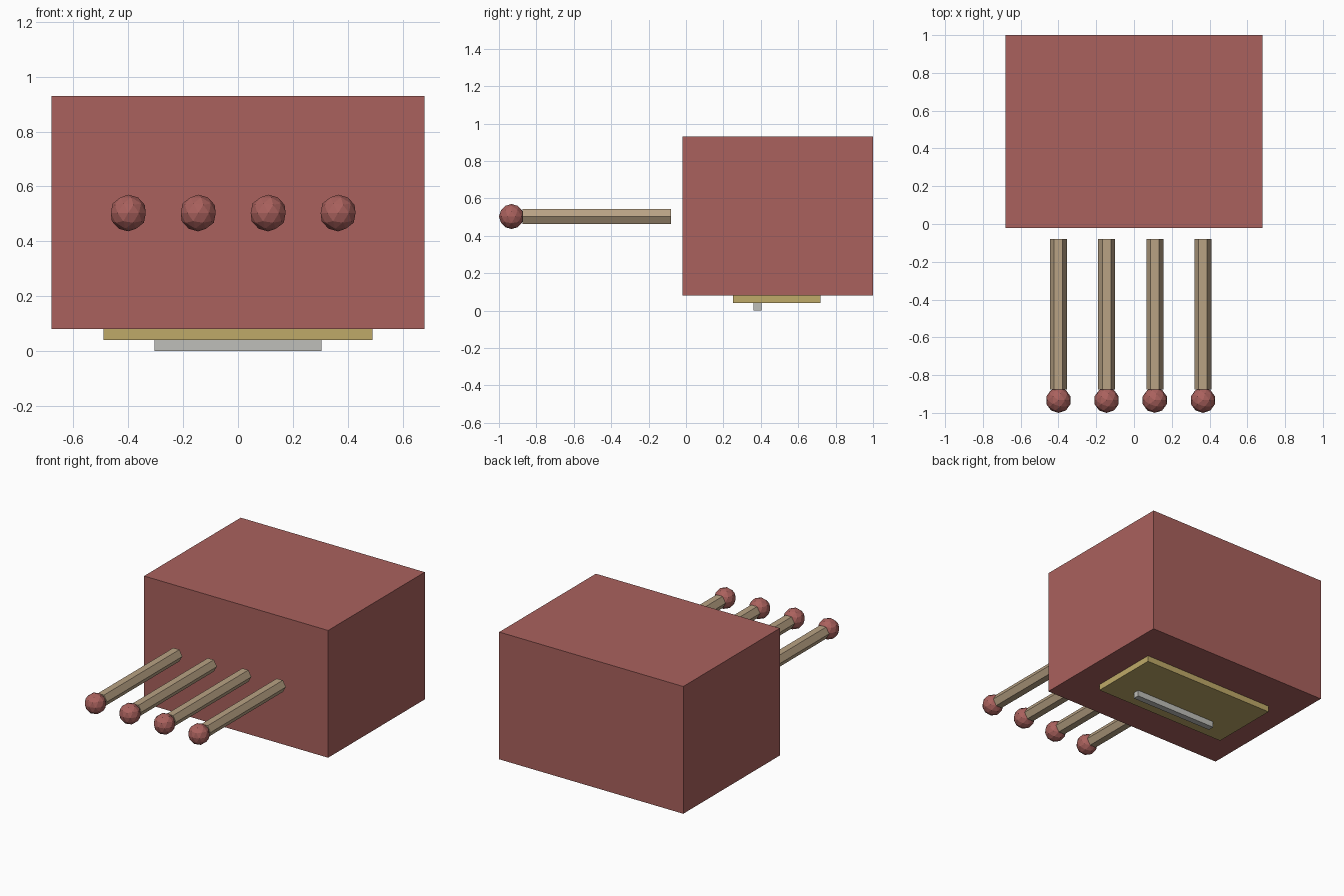
import bpy
from math import pi

if "Cube" in bpy.data.objects:
    bpy.data.objects.remove(bpy.data.objects["Cube"])


def material(name, rgb):
    mat = bpy.data.materials.new(name)
    mat.use_nodes = True
    mat.diffuse_color = (*rgb, 1)
    mat.node_tree.nodes["Principled BSDF"].inputs["Base Color"].default_value = (*rgb, 1)
    return mat


red = material("brick red", (0.40, 0.12, 0.11))
gold = material("dull gold", (0.52, 0.40, 0.14))
grey = material("light grey", (0.52, 0.52, 0.49))
tan = material("pale wood", (0.48, 0.36, 0.23))


def finish(name, mat):
    obj = bpy.context.object
    obj.name = name
    obj.data.materials.append(mat)
    return obj


def block(name, mat, low, high):
    centre = [(a + b) / 2 for a, b in zip(low, high)]
    bpy.ops.mesh.primitive_cube_add(size=1, location=centre)
    obj = finish(name, mat)
    obj.scale = [b - a for a, b in zip(low, high)]


# Body with the stepped plate and bar underneath
block("body", red, (-0.68, -0.02, 0.08), (0.68, 1.0, 0.93))
block("base_plate", gold, (-0.49, 0.25, 0.04), (0.49, 0.72, 0.08))
block("base_bar", grey, (-0.305, 0.362, 0), (0.305, 0.404, 0.04))

# Row of four hexagonal sticks with faceted round tips
stick_z = 0.503
stick_back, stick_front = -0.08, -0.875
for i in range(4):
    x = -0.4 + i * 0.255
    bpy.ops.mesh.primitive_cylinder_add(
        vertices=6, radius=0.045, depth=stick_back - stick_front,
        location=(x, (stick_back + stick_front) / 2, stick_z),
        rotation=(pi / 2, pi / 6, 0))
    stick = finish(f"stick_{i + 1}", tan)
    # Turn the flat sides to top and bottom
    stick.rotation_euler = (pi / 2, 0, 0)
    for v in stick.data.vertices:
        v.co.x, v.co.y = v.co.y, -v.co.x

    bpy.ops.mesh.primitive_ico_sphere_add(
        subdivisions=2, radius=0.067, location=(x, -0.933, stick_z))
    finish(f"stick_tip_{i + 1}", red)
